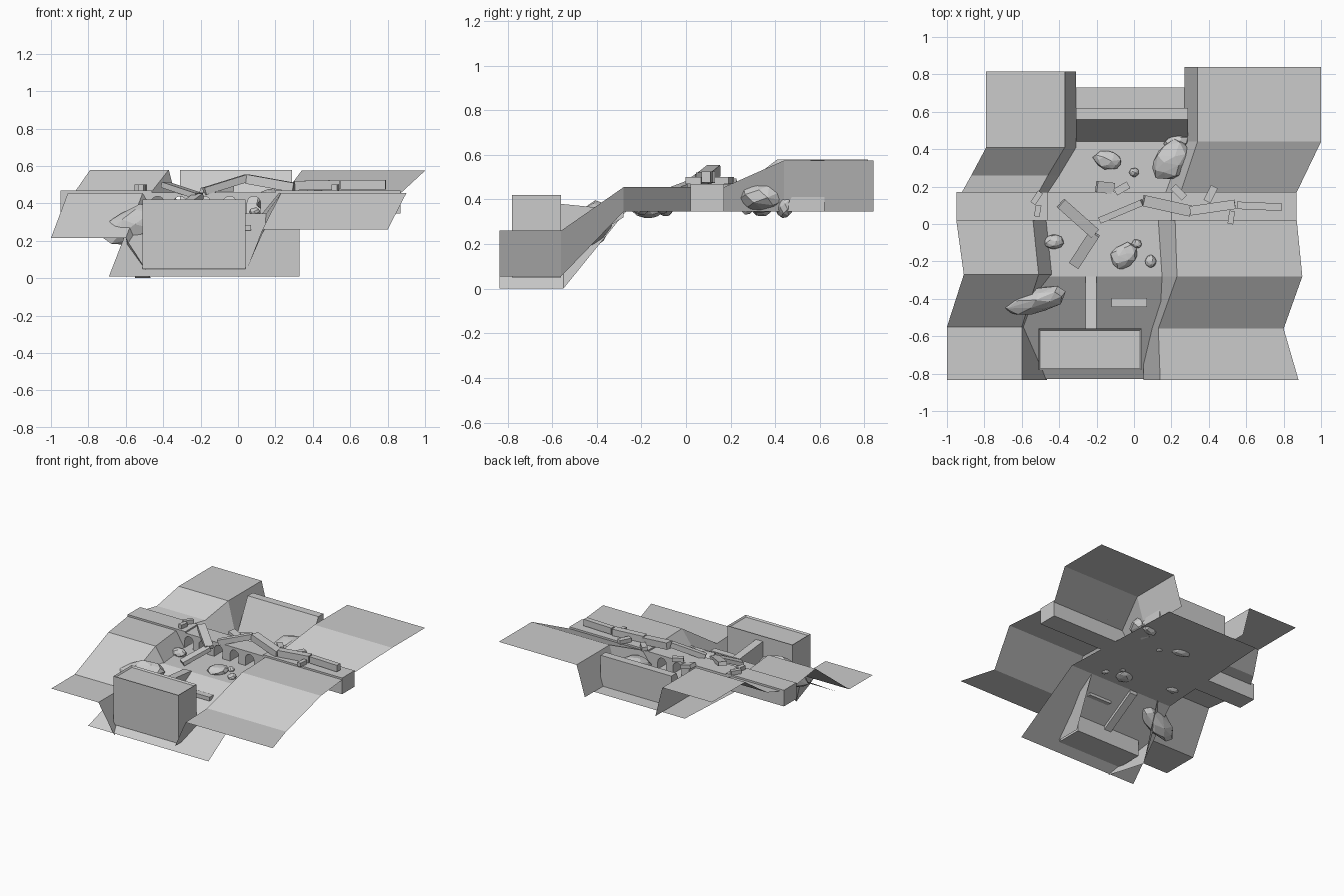
import bpy, bmesh, math, random
from mathutils import Vector, Matrix

if "Cube" in bpy.data.objects:
    bpy.data.objects.remove(bpy.data.objects["Cube"])

random.seed(4)


def finish(name, bm, recalc=True):
    if recalc:
        bmesh.ops.recalc_face_normals(bm, faces=bm.faces)
    me = bpy.data.meshes.new(name)
    bm.to_mesh(me)
    bm.free()
    ob = bpy.data.objects.new(name, me)
    bpy.context.collection.objects.link(ob)
    return ob


def sheet(name, rows):
    """Quad strip surface through rows of points, facing up."""
    bm = bmesh.new()
    grid = [[bm.verts.new(p) for p in r] for r in rows]
    for a, b in zip(grid, grid[1:]):
        for i in range(len(a) - 1):
            f = bm.faces.new((a[i], a[i + 1], b[i + 1], b[i]))
            f.normal_update()
            if f.normal.z < 0:
                f.normal_flip()
    return finish(name, bm, False)


def prism(name, pts, vec):
    """Closed profile extruded along a vector."""
    bm = bmesh.new()
    f = bm.faces.new([bm.verts.new(p) for p in pts])
    r = bmesh.ops.extrude_face_region(bm, geom=[f], use_keep_orig=True)
    bmesh.ops.translate(bm, vec=vec, verts=[v for v in r["geom"] if isinstance(v, bmesh.types.BMVert)])
    return finish(name, bm)


def beam(name, a, b, w, h):
    """Box from a to b along its centre line."""
    a, b = Vector(a), Vector(b)
    d = b - a
    x = d.normalized()
    y = Vector((0, 0, 1)).cross(x).normalized()
    z = x.cross(y)
    m = Matrix((x * d.length, y * w, z * h)).transposed().to_4x4()
    bm = bmesh.new()
    bmesh.ops.create_cube(bm, size=1, matrix=Matrix.Translation((a + b) / 2) @ m)
    return finish(name, bm)


def rock(name, loc, size, ang=0, tilt=0):
    """Irregular convex boulder."""
    bm = bmesh.new()
    for i in range(34):
        t = math.acos(1 - 2 * (i + .5) / 34)
        p = i * 2.4
        r = random.uniform(.88, 1.05) / 2
        bm.verts.new((r * math.sin(t) * math.cos(p) * size[0],
                      r * math.sin(t) * math.sin(p) * size[1], r * math.cos(t) * size[2]))
    bmesh.ops.convex_hull(bm, input=bm.verts)
    bmesh.ops.delete(bm, geom=[v for v in bm.verts if not v.link_faces], context='VERTS')
    bm.transform(Matrix.Translation(loc) @ Matrix.Rotation(math.radians(ang), 4, 'Z')
                 @ Matrix.Rotation(math.radians(tilt), 4, 'Y'))
    return finish(name, bm)


# river banks: y, outer x, inner x, wall foot x, top z, foot z
left = [(.815, -.79, -.37, -.31, .58, .345), (.41, -.79, -.37, -.31, .58, .345),
        (.26, -.87, -.46, -.40, .465, .345), (.17, -.92, -.51, -.46, .455, .345),
        (.02, -.95, -.54, -.47, .455, .345), (-.27, -.91, -.51, -.44, .455, .345),
        (-.55, -1.0, -.60, -.55, .215, 0), (-.835, -1.0, -.60, -.465, .215, 0)]
right = [(.84, 1.0, .34, .27, .575, .345), (.44, 1.0, .34, .27, .575, .345),
         (.17, .87, .25, .17, .455, .345), (.02, .87, .22, .13, .455, .345),
         (-.28, .90, .23, .15, .455, .345), (-.56, .80, .13, .05, .26, .055),
         (-.835, .88, .14, .05, .26, .055)]
for n, rows in (("left_bank", left), ("right_bank", right)):
    sheet(n, [[(o, y, zt), (i, y, zt), (f, y, zf)] for y, o, i, f, zt, zf in rows])

# riverbed with sloping lower reach
sheet("riverbed", [[(a, y, z), (b, y, z)] for y, a, b, z in
                   ((.73, -.50, .29, .345), (-.28, -.56, .33, .345), (-.83, -.69, .33, .01))])

# upper dam
prism("upper_dam", [(-.31, y, z) for y, z in
                    ((.44, .345), (.56, .578), (.62, .578), (.62, .345))], (.60, 0, 0))

# arched bridge, one profile extruded across its width
pts = [(-.95, .345)]
for c in (-.43, -.31, -.18, -.045, .085):
    pts.append((c - .036, .345))
    pts += [(c - .036 * math.cos(math.pi * k / 8), .402 + .036 * math.sin(math.pi * k / 8)) for k in range(9)]
    pts.append((c + .036, .345))
pts += [(.87, .345), (.87, .458), (-.95, .458)]
prism("arched_bridge", [(x, .02, z) for x, z in pts], (0, .15, 0))
beam("bridge_deck_left", (-.95, .095, .462), (-.46, .095, .462), .15, .014)
beam("bridge_deck_right", (.20, .095, .462), (.87, .095, .462), .15, .014)

# fallen beams and rubble blocks
for a, b, w, h in [
    ((.30, .07, .495), (.54, .105, .50), .05, .05), ((.55, .10, .50), (.79, .09, .50), .04, .05),
    ((.05, .125, .53), (.30, .07, .485), .06, .05), ((-.18, .02, .465), (.045, .115, .535), .035, .04),
    ((-.39, .11, .50), (-.21, -.05, .44), .06, .03), ((-.21, -.05, .44), (-.32, -.22, .36), .06, .03),
    ((-.20, .20, .47), (-.11, .19, .44), .06, .03), ((-.10, .17, .48), (-.03, .21, .48), .04, .03),
    ((.21, .20, .485), (.27, .14, .485), .04, .03), ((.39, .12, .485), (.43, .20, .485), .04, .03),
    ((.515, 0, .485), (.525, .07, .485), .03, .03), ((-.54, .11, .485), (-.50, .17, .485), .03, .03),
    ((-.52, .04, .485), (-.51, .10, .485), .03, .03)]:
    beam("fallen_beam", a, b, w, h)

# spillway and plank on the slope
prism("spillway_channel", [(-.26, y, z) for y, z in
                           ((-.56, .15), (-.56, .38), (-.28, .352), (-.28, .32))], (.06, 0, 0))
beam("cross_plank", (-.12, -.42, .27), (.07, -.42, .27), .05, .03)

# lower gate block with recessed top
bm = bmesh.new()
bmesh.ops.create_cube(bm, size=1, matrix=Matrix.Translation((-.235, -.67, .235)) @ Matrix.Diagonal((.55, .22, .37, 1)))
bm.faces.ensure_lookup_table()
top = max(bm.faces, key=lambda f: f.calc_center_median().z)
bmesh.ops.inset_region(bm, faces=[top], thickness=.012)
bmesh.ops.translate(bm, vec=(0, 0, -.012), verts=top.verts)
finish("lower_gate_block", bm)

# boulders
for loc, size, ang, tilt in [
    ((.20, .34, .415), (.25, .19, .15), 50, 0), ((.23, .44, .37), (.15, .08, .12), 10, 0),
    ((-.14, .34, .36), (.16, .10, .08), -10, 0), ((0, .275, .355), (.055, .05, .05), 0, 0),
    ((-.43, -.095, .36), (.11, .08, .07), 0, 0), ((-.055, -.17, .355), (.16, .13, .08), 40, 0),
    ((.015, -.105, .355), (.055, .05, .04), 0, 0), ((.09, -.20, .355), (.06, .07, .05), 0, 0),
    ((-.54, -.41, .29), (.40, .14, .19), 13, -20)]:
    rock("boulder", loc, size, ang, tilt)
